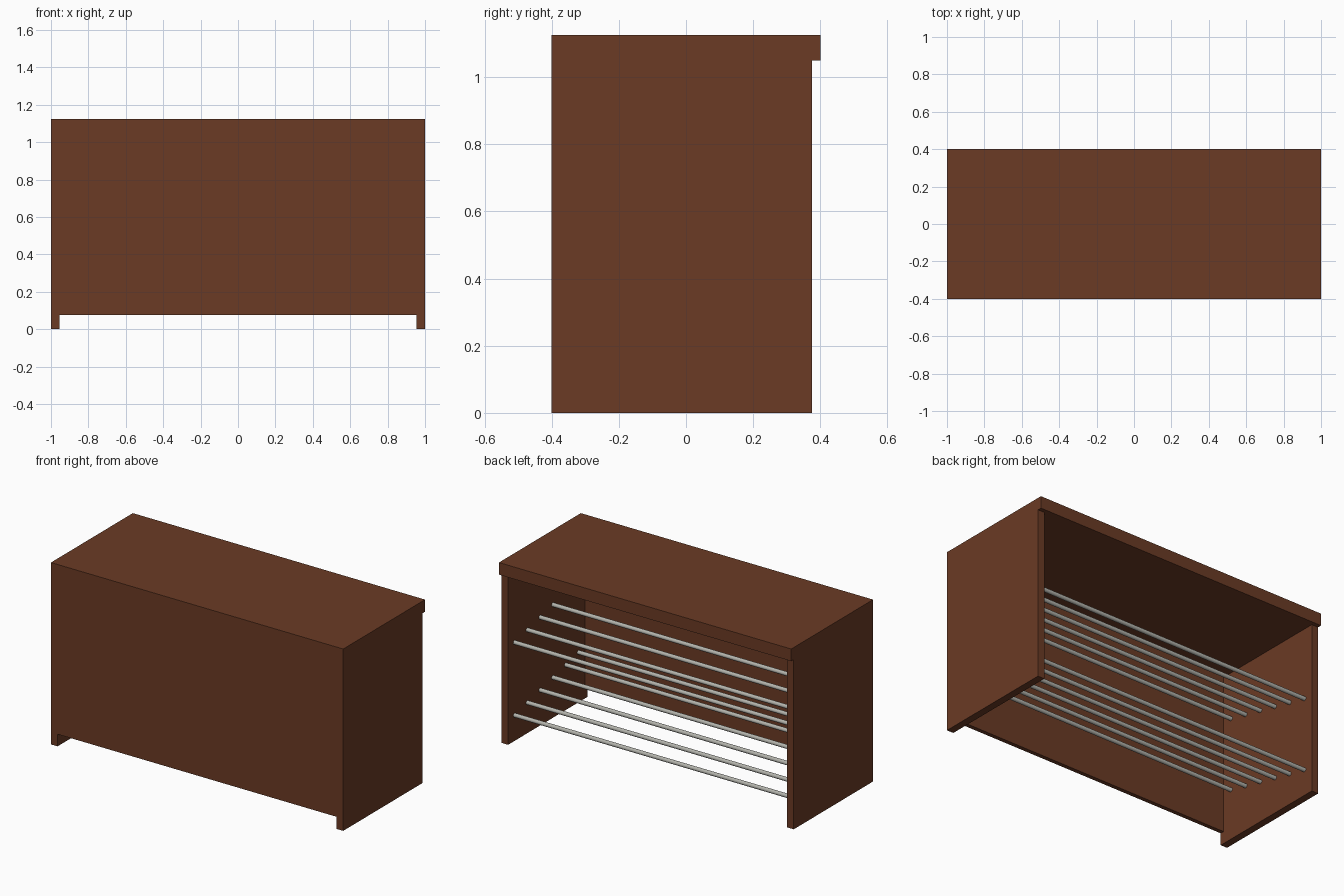
import bpy
import math

if "Cube" in bpy.data.objects:
    bpy.data.objects.remove(bpy.data.objects["Cube"])


def material(name, rgb):
    m = bpy.data.materials.new(name)
    m.diffuse_color = (*rgb, 1.0)
    m.use_nodes = True
    m.node_tree.nodes["Principled BSDF"].inputs["Base Color"].default_value = m.diffuse_color
    return m


wood = material("brown wood", (0.145, 0.043, 0.018))
metal = material("grey metal", (0.45, 0.45, 0.41))


def box(name, lo, hi):
    bpy.ops.mesh.primitive_cube_add(size=1, location=[(a + b) / 2 for a, b in zip(lo, hi)])
    ob = bpy.context.object
    ob.name = name
    ob.scale = [b - a for a, b in zip(lo, hi)]
    bpy.ops.object.transform_apply(location=False, rotation=False, scale=True)
    ob.data.materials.append(wood)


def rod(name, y, z):
    bpy.ops.mesh.primitive_cylinder_add(vertices=16, radius=0.0125, depth=2 * INNER,
                                        location=(0, y, z), rotation=(0, math.pi / 2, 0))
    ob = bpy.context.object
    ob.name = name
    ob.data.materials.append(metal)
    bpy.ops.object.shade_smooth_by_angle(angle=math.radians(40))


INNER = 0.955   # inner face of the side panels
UNDER = 1.05    # underside of the top

# Cabinet: top overhangs the open back, front panel stops above the floor
box("top", (-1, -0.4, UNDER), (1, 0.4, 1.125))
box("left_side", (-1, -0.4, 0), (-INNER, 0.375, UNDER))
box("right_side", (INNER, -0.4, 0), (1, 0.375, UNDER))
box("front_panel", (-INNER, -0.4, 0.075), (INNER, -0.375, UNDER))

# Two sloping racks of six rods, dropping towards the open back
for rack, base in (("lower", 0.31), ("upper", 0.76)):
    for i in range(6):
        rod(f"{rack}_rack_rod_{i + 1}", -0.3125 + 0.125 * i, base - 0.03 * i)
